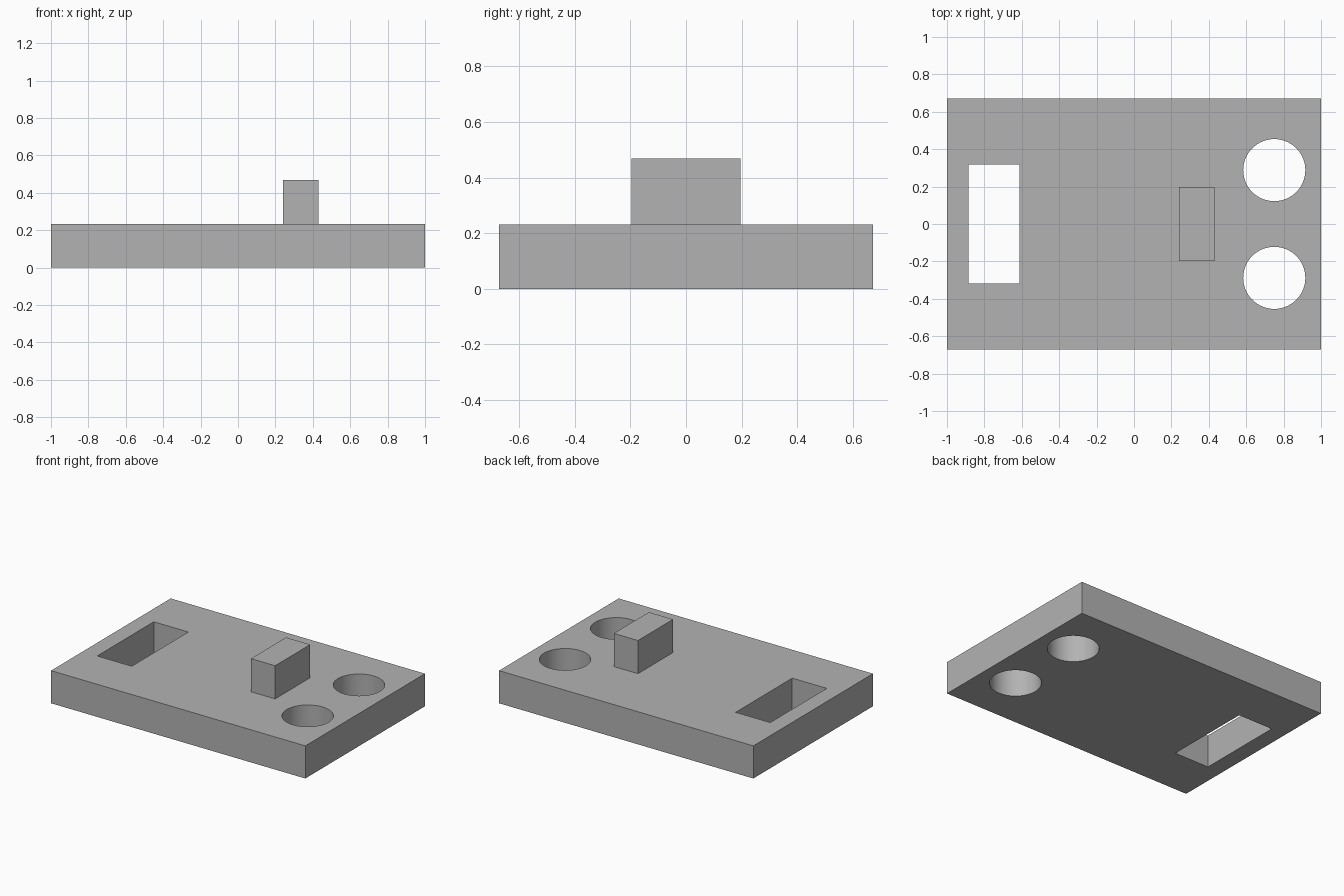
import bpy
import math

if "Cube" in bpy.data.objects:
    bpy.data.objects.remove(bpy.data.objects["Cube"])

grey = bpy.data.materials.new("grey")
grey.diffuse_color = (0.45, 0.45, 0.45, 1)
grey.use_nodes = True
grey.node_tree.nodes["Principled BSDF"].inputs["Base Color"].default_value = grey.diffuse_color


def box(name, x, y, z):
    """Box from (min, max) ranges on each axis."""
    bpy.ops.mesh.primitive_cube_add(size=1)
    ob = bpy.context.object
    ob.name = name
    ob.location = [(a + b) / 2 for a, b in (x, y, z)]
    ob.scale = [b - a for a, b in (x, y, z)]
    bpy.ops.object.transform_apply(location=True, rotation=False, scale=True)
    ob.data.materials.append(grey)
    return ob


def cylinder(name, x, y, radius):
    bpy.ops.mesh.primitive_cylinder_add(vertices=64, radius=radius, depth=1, location=(x, y, 0))
    ob = bpy.context.object
    ob.name = name
    ob.data.materials.append(grey)
    return ob


# Base plate and the raised peg standing on it
PLATE_TOP = 0.232
plate = box("base_plate", (-1, 1), (-0.672, 0.672), (0, PLATE_TOP))
box("peg", (0.24, 0.43), (-0.197, 0.197), (PLATE_TOP, 0.468))

# Rectangular slot and two round through holes
cutters = [box("slot_cutter", (-0.885, -0.613), (-0.318, 0.318), (-0.5, 0.5))]
for side, y in (("front", -0.288), ("back", 0.288)):
    cutters.append(cylinder(side + "_hole_cutter", 0.75, y, 0.166))

bpy.ops.object.select_all(action='DESELECT')
plate.select_set(True)
bpy.context.view_layer.objects.active = plate
for cutter in cutters:
    mod = plate.modifiers.new(cutter.name, 'BOOLEAN')
    mod.operation = 'DIFFERENCE'
    mod.solver = 'EXACT'
    mod.object = cutter
    bpy.ops.object.modifier_apply(modifier=mod.name)
    bpy.data.objects.remove(cutter)

# Smooth hole walls with crisp rims
bpy.ops.object.shade_smooth_by_angle(angle=math.radians(30))
